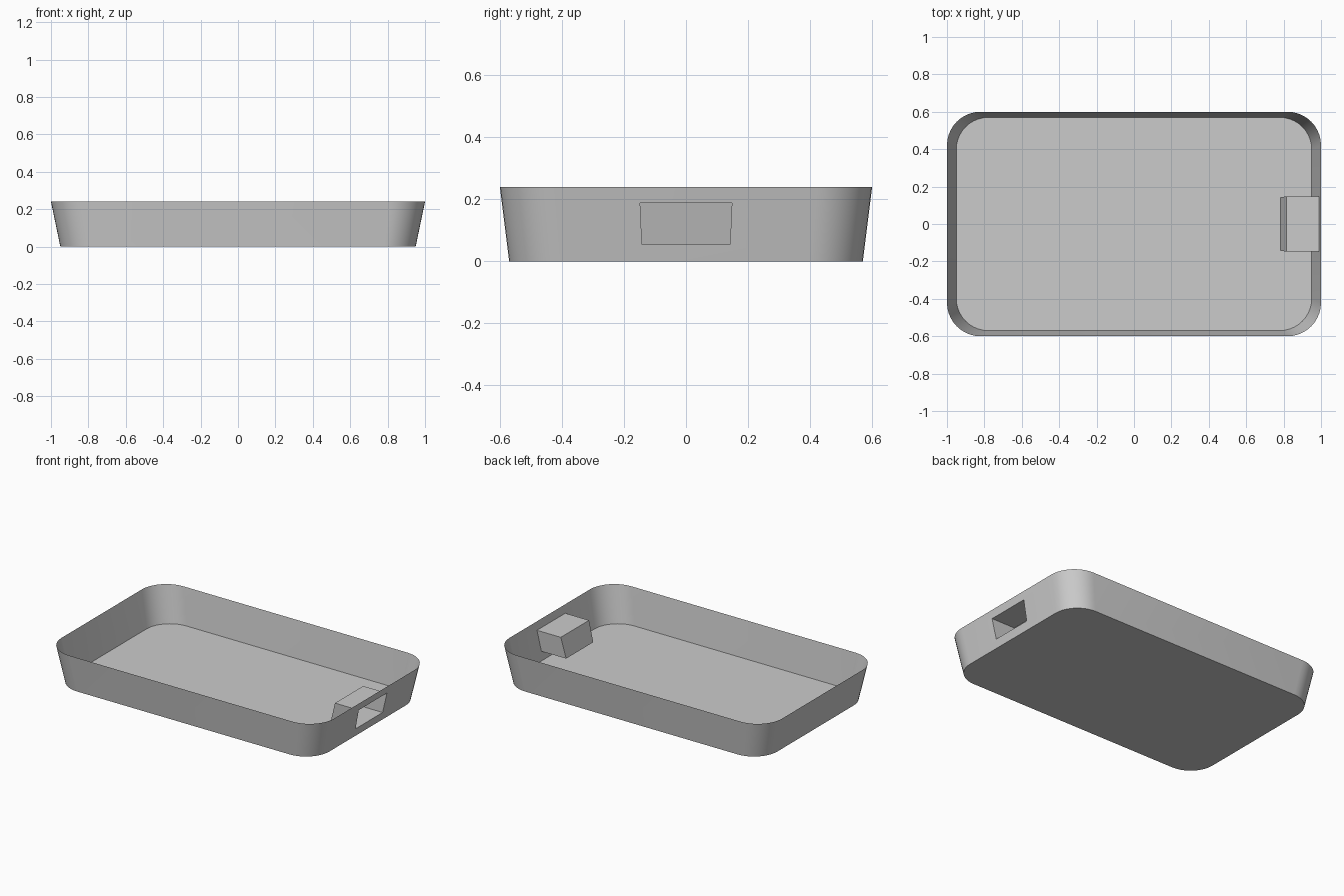
import bpy, bmesh
from math import sin, cos, pi

if "Cube" in bpy.data.objects:
    bpy.data.objects.remove(bpy.data.objects["Cube"])

HEIGHT, SEG = 0.24, 10
bm = bmesh.new()


def ring(scale, z):
    """Rounded rectangle loop, starting at the lower end of the +x side's upper corner."""
    r, out = 0.18, []
    for i, (sx, sy) in enumerate([(1, 1), (-1, 1), (-1, -1), (1, -1)]):
        for k in range(SEG + 1):
            a = (i + k / SEG) * pi / 2
            x = sx * (1 - r) + r * cos(a)
            y = sy * (0.6 - r) + r * sin(a)
            out.append(bm.verts.new((x * scale, y * scale, z)))
    return out


def bridge(a, b, count):
    for i in range(count):
        j = (i + 1) % len(a)
        bm.faces.new((a[i], a[j], b[j], b[i]))


# Flared thin-walled tray, the +x wall left open for the slot
low, top = ring(0.95, 0), ring(1, HEIGHT)
bm.faces.new(low[::-1])
bridge(low, top, len(low) - 1)

# Slot opening in the +x wall, and the pocket sunk inward from it
def wall_x(z):
    return 0.95 + 0.05 * z / HEIGHT

corners = [(-0.142, 0.055), (0.142, 0.055), (0.148, 0.189), (-0.148, 0.189)]
outer = [low[-1], low[0], top[0], top[-1]]
mouth = [bm.verts.new((wall_x(z), y, z)) for y, z in corners]
back = [bm.verts.new((0.78 if z < 0.1 else 0.815, y, z)) for y, z in corners]
bridge(outer, mouth, 4)
bridge(mouth, back, 4)
bm.faces.new(back)

bmesh.ops.recalc_face_normals(bm, faces=bm.faces)
floor = min(bm.faces, key=lambda f: f.calc_center_median().z)
if floor.normal.z > 0:
    bmesh.ops.reverse_faces(bm, faces=bm.faces)

mesh = bpy.data.meshes.new("tray")
bm.to_mesh(mesh)
bm.free()
tray = bpy.data.objects.new("tray", mesh)
bpy.context.collection.objects.link(tray)

# Smooth corners, crisp edges
bpy.context.view_layer.objects.active = tray
tray.select_set(True)
bpy.ops.object.shade_smooth_by_angle(angle=0.6)
